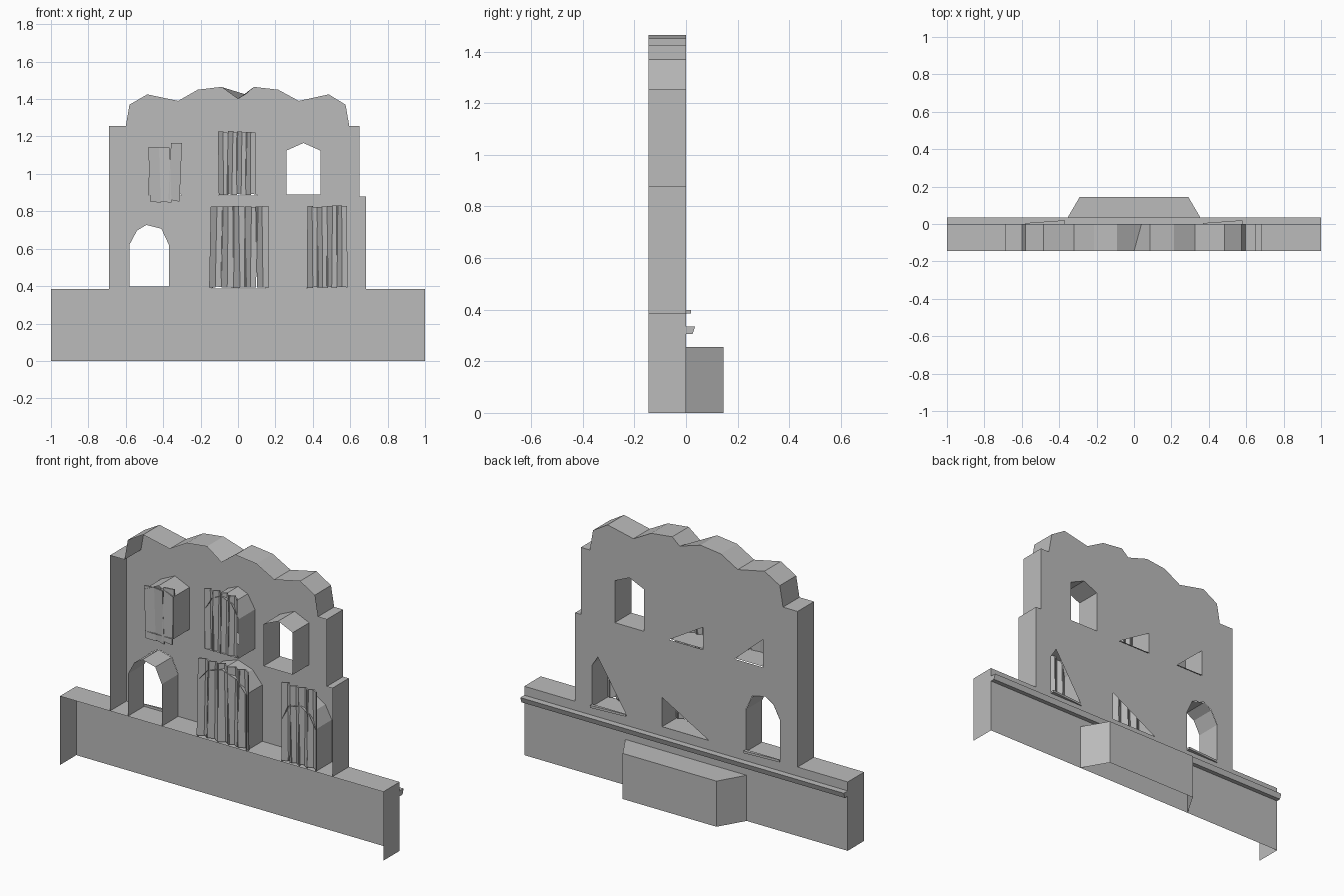
import bpy, bmesh, math, random
from mathutils import Vector

if "Cube" in bpy.data.objects:
    bpy.data.objects.remove(bpy.data.objects["Cube"])

random.seed(4)
FRONT = -0.145

stone = bpy.data.materials.new("grey_stone")
stone.diffuse_color = (0.5, 0.5, 0.5, 1)
stone.use_nodes = True
stone.node_tree.nodes["Principled BSDF"].inputs["Base Color"].default_value = stone.diffuse_color


def finish(name, bm):
    me = bpy.data.meshes.new(name)
    bm.to_mesh(me)
    bm.free()
    me.materials.append(stone)
    ob = bpy.data.objects.new(name, me)
    bpy.context.collection.objects.link(ob)
    return ob


def flat_wall(name, loops):
    """Sheet at y = 0 bounded by the first loop, with the others as holes."""
    bm = bmesh.new()
    for loop in loops:
        vs = [bm.verts.new((x, 0, z)) for x, z in loop]
        for a, b in zip(vs, vs[1:] + vs[:1]):
            bm.edges.new((a, b))
    bmesh.ops.triangle_fill(bm, use_beauty=True, edges=bm.edges[:], normal=(0, 1, 0))
    bmesh.ops.dissolve_limit(bm, angle_limit=0.01, verts=bm.verts[:], edges=bm.edges[:])
    return finish(name, bm)


def strip(name, front, back=None, closed=False):
    """Band of quads running from the front edge line to the back edge line."""
    bm = bmesh.new()
    f = [bm.verts.new((x, FRONT, z)) for x, z in front]
    b = [bm.verts.new((x, 0, z)) for x, z in (back or front)]
    n = len(f)
    for i in range(n if closed else n - 1):
        j = (i + 1) % n
        bm.faces.new((f[i], f[j], b[j], b[i]))
    return finish(name, bm)


def prism(name, pts, to_a, to_b, skip_caps=False):
    """Joins two copies of a section; each copy is placed by a function."""
    bm = bmesh.new()
    a = [bm.verts.new(to_a(p)) for p in pts]
    b = [bm.verts.new(to_b(p)) for p in pts]
    n = len(pts)
    for i in range(n):
        j = (i + 1) % n
        bm.faces.new((a[i], a[j], b[j], b[i]))
    if not skip_caps:
        bm.faces.new(a[::-1])
        bm.faces.new(b)
    bmesh.ops.recalc_face_normals(bm, faces=bm.faces[:])
    return finish(name, bm)


def mirrored(pts):
    return [(-x, z) for x, z in pts]


# Broken skyline, left to right
crest = [(-.69, 1.255), (-.60, 1.255), (-.58, 1.37), (-.485, 1.425), (-.32, 1.39),
         (-.215, 1.45), (-.09, 1.465), (0, 1.40), (.085, 1.465), (.215, 1.45),
         (.325, 1.39), (.485, 1.425), (.575, 1.37), (.595, 1.255), (.65, 1.255)]
crest_back = [(.04, 1.425) if p == (0, 1.40) else p for p in crest]
left_side = [(-1, 0), (-1, .385), (-.69, .385)]
right_side = [(.65, .88), (.685, .88), (.685, .385), (1, .385), (1, 0)]

# Window outlines
gable = [(.26, .89), (.26, 1.125), (.35, 1.165), (.44, 1.125), (.44, .89)]
gable_left = [(-.475, .89), (-.475, 1.125), (-.39, 1.165), (-.30, 1.125), (-.30, .89)]
top_arch = [(-.105, .89), (-.105, 1.11), (-.06, 1.185), (0, 1.21), (.06, 1.185),
            (.105, 1.11), (.105, .89)]
arch = [(-.58, .385), (-.58, .62), (-.54, .695), (-.49, .725), (-.41, .705),
        (-.37, .62), (-.37, .385)]
mid_arch = [(-.15, .385), (-.15, .7), (-.09, .77), (0, .8), (.09, .77), (.15, .7), (.15, .385)]

# Rear openings: two full windows, four partly walled up
openings = [gable, [(x, z + .002) for x, z in arch],
            [(.58, .387), (.58, .615), (.545, .67), (.365, .387)],
            [(.148, .387), (.148, .55), (-.142, .387)],
            [(.105, .885), (-.105, .885), (-.105, 1.01)],
            [(-.30, .885), (-.475, .885), (-.475, 1.04)]]
flat_wall("back_wall", [left_side + crest_back + right_side] + openings)

# Outer edges of the wall and the long base ledge
strip("wall_left_edge", [(-.69, .385), crest[0]])
strip("wall_crest", crest, crest_back)
strip("wall_right_edge", [crest[-1], (.65, .88), (.685, .88), (.685, .385)])
strip("base_shell", [(-1, 0), (-1, .385), (1, .385), (1, 0)])

# Window reveals
strip("upper_right_reveal", gable, closed=True)
strip("upper_left_reveal", gable_left, closed=True)
strip("upper_middle_reveal", top_arch, closed=True)
strip("lower_left_reveal", arch)
strip("lower_right_reveal", mirrored(arch))
strip("lower_middle_reveal", mid_arch)

# Buttress on the back of the base, open underneath
bm = bmesh.new()
plan = [(.375, 0), (.29, .145), (-.29, .145), (-.375, 0)]
lo = [bm.verts.new((x, y, 0)) for x, y in plan]
hi = [bm.verts.new((x, y, .255)) for x, y in plan]
for i in range(3):
    bm.faces.new((lo[i], lo[i + 1], hi[i + 1], hi[i]))
bm.faces.new(hi)
finish("back_buttress", bm)

# Moulding along the back
prism("back_moulding", [(0, .305), (.025, .305), (.035, .335), (0, .335)],
      lambda p: (-1, *p), lambda p: (1, *p))

# Small slanted sills behind the outer lower windows
for side, name in ((-1, "left_sill"), (1, "right_sill")):
    x0, x1 = (-.58, -.37) if side < 0 else (.37, .58)
    prism(name, [(0, .385), (1, .385), (1, .398), (0, .398)],
          lambda p: (x0, p[0] * .005, p[1]), lambda p: (x1, p[0] * .02, p[1]))


def boards(name, x0, x1, z0, z1, count, twist, lean, ragged):
    """Row of thin upright boards, turned alternately and leaning slightly."""
    bm = bmesh.new()
    w = (x1 - x0) / count
    for i in range(count):
        a, b = x0 + i * w, x0 + (i + 1) * w + .004
        d = w * math.tan(twist) * (1 if i % 2 else -1)
        ya, yb = FRONT + max(d, 0), FRONT + max(-d, 0)
        s = random.uniform(-lean, lean)
        t = random.uniform(-ragged, 0)
        u = random.uniform(0, ragged)
        corners = [(a - s, ya, z0 + u), (b - s, yb, z0 + u * .5),
                   (b + s, yb, z1 + t), (a + s, ya, z1 + t)]
        f = [bm.verts.new(c) for c in corners]
        k = [bm.verts.new(Vector(c) + Vector((0, .008, 0))) for c in corners]
        bm.faces.new(f)
        bm.faces.new(k[::-1])
        for j in range(4):
            m = (j + 1) % 4
            bm.faces.new((f[m], f[j], k[j], k[m]))
    return finish(name, bm)


# Boarded windows
boards("upper_left_boards", -.475, -.31, .84, 1.17, 3, .15, .008, .03)
boards("upper_middle_boards", -.105, .09, .885, 1.23, 8, .6, .004, .01)
boards("lower_middle_boards", -.15, .16, .39, .83, 10, .6, .006, .01)
boards("lower_right_boards", .37, .58, .39, .83, 8, .6, .005, .01)
